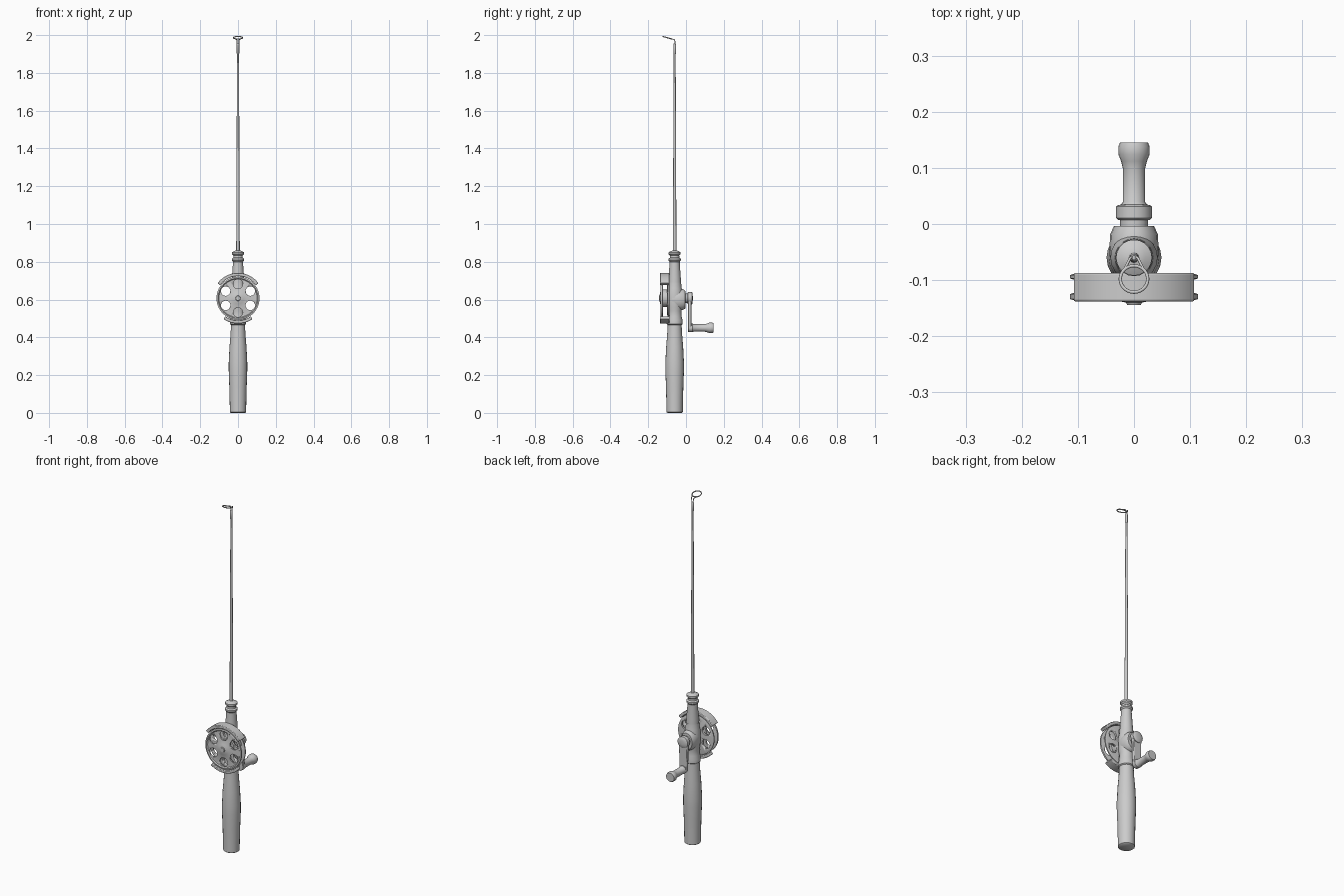
import bpy, bmesh, math
from mathutils import Vector, Matrix

if "Cube" in bpy.data.objects:
    bpy.data.objects.remove(bpy.data.objects["Cube"])

AX = -0.06      # y of the rod axis
RZ = 0.607      # z of the reel axle


def finish(bm, name, angle=40):
    bmesh.ops.recalc_face_normals(bm, faces=bm.faces)
    me = bpy.data.meshes.new(name)
    bm.to_mesh(me)
    bm.free()
    ob = bpy.data.objects.new(name, me)
    bpy.context.collection.objects.link(ob)
    bpy.ops.object.select_all(action='DESELECT')
    ob.select_set(True)
    bpy.context.view_layer.objects.active = ob
    bpy.ops.object.shade_smooth_by_angle(angle=math.radians(angle))
    return ob


def lathe(name, prof, axis='z', at=(0, 0, 0), n=20, sx=1.0, angle=40):
    """Revolve (radius, height) pairs around z, or along y."""
    bm = bmesh.new()
    rings = []
    for r, h in prof:
        ring = []
        for i in range(n):
            a = 2 * math.pi * i / n
            c, s = r * math.cos(a) * sx, r * math.sin(a)
            p = Vector((c, s, h)) if axis == 'z' else Vector((c, h, s))
            ring.append(bm.verts.new(p + Vector(at)))
        rings.append(ring)
    for a, b in zip(rings, rings[1:]):
        for i in range(n):
            bm.faces.new((a[i], a[(i + 1) % n], b[(i + 1) % n], b[i]))
    bm.faces.new(rings[0])
    bm.faces.new(rings[-1])
    return finish(bm, name, angle)


def extrude_outline(name, pts, y0, y1, bevel=0.0):
    """Outline in x/z, extruded along y."""
    bm = bmesh.new()
    f = bm.faces.new([bm.verts.new((x, y0, z)) for x, z in pts])
    ext = bmesh.ops.extrude_face_region(bm, geom=[f])
    for v in ext['geom']:
        if isinstance(v, bmesh.types.BMVert):
            v.co.y = y1
    ob = finish(bm, name)
    if bevel:
        m = ob.modifiers.new('bevel', 'BEVEL')
        m.width, m.segments = bevel, 2
    return ob


def arc(r, a0, a1, n, cz=RZ):
    return [(r * math.cos(a), cz + r * math.sin(a)) for a in
            (math.radians(a0 + (a1 - a0) * i / n) for i in range(n + 1))]


def wire(name, pts, r, cyclic=False):
    cu = bpy.data.curves.new(name, 'CURVE')
    cu.dimensions = '3D'
    cu.bevel_depth, cu.bevel_resolution, cu.use_fill_caps = r, 2, True
    sp = cu.splines.new('POLY')
    sp.points.add(len(pts) - 1)
    for p, q in zip(sp.points, pts):
        p.co = (*q, 1)
    sp.use_cyclic_u = cyclic
    ob = bpy.data.objects.new(name, cu)
    bpy.context.collection.objects.link(ob)


# lower grip
lathe('lower_grip', [(0.038, 0), (0.043, 0.004), (0.044, 0.06), (0.046, 0.14), (0.049, 0.22),
                     (0.049, 0.27), (0.045, 0.35), (0.040, 0.41), (0.037, 0.46), (0.036, 0.48)],
      at=(0, AX, 0))
# reel seat and fore grip with end rings
lathe('reel_seat', [(0.036, 0.465), (0.042, 0.47), (0.042, 0.49), (0.037, 0.51), (0.036, 0.54),
                    (0.040, 0.56), (0.042, 0.64), (0.037, 0.66), (0.034, 0.69)], at=(0, AX, 0))
lathe('fore_grip', [(0.034, 0.68), (0.032, 0.72), (0.027, 0.79), (0.027, 0.80), (0.033, 0.807),
                    (0.033, 0.816), (0.025, 0.822), (0.024, 0.832), (0.032, 0.84),
                    (0.032, 0.85), (0.020, 0.857), (0.010, 0.86)], at=(0, AX, 0))

# tapered rod and tip sleeve
lathe('rod', [(0.0095, 0.85), (0.0085, 1.1), (0.0065, 1.6), (0.005, 1.95)], at=(0, AX, 0), n=12)
lathe('tip_sleeve', [(0.005, 1.90), (0.007, 1.903), (0.007, 1.95), (0.004, 1.956)],
      at=(0, AX, 0), n=12)

# tip guide: tilted ring on two bent legs
tilt = Matrix.Rotation(-math.atan(0.28), 3, 'X')
centre = Vector((0, -0.098, 1.986))
wire('tip_ring', [centre + tilt @ Vector((0.0245 * math.cos(t), 0.0245 * math.sin(t), 0)) for t in
                  (2 * math.pi * i / 28 for i in range(28))], 0.003, True)
for side, s in (('left', -1), ('right', 1)):
    wire('tip_leg_' + side, [(s * 0.004, AX, 1.92), (s * 0.005, AX + 0.001, 1.968),
                             (s * 0.007, AX - 0.001, 1.976),
                             centre + tilt @ Vector((s * 0.017, 0.0177, 0))], 0.0025)

# gear housing behind the reel
lathe('gear_housing', [(0.052, -0.075), (0.058, -0.05), (0.056, -0.018), (0.047, -0.004),
                       (0.025, -0.003)], 'y', (0, 0, 0.6), 20, 0.76)

# spool: two flanges, drum and domed hub
spool = lathe('spool', [(0.030, -0.088), (0.104, -0.088), (0.114, -0.091), (0.114, -0.097),
                        (0.108, -0.099), (0.046, -0.100), (0.046, -0.122), (0.108, -0.123),
                        (0.114, -0.125), (0.114, -0.134), (0.106, -0.136), (0.101, -0.131),
                        (0.046, -0.131), (0.030, -0.137), (0.014, -0.140), (0.012, -0.144)],
              'y', (0, 0, RZ), 40)
bm = bmesh.new()
for i in range(6):
    a = math.radians(30 + 60 * i)
    m = (Matrix.Translation((0.075 * math.cos(a), -0.11, RZ + 0.075 * math.sin(a)))
         @ Matrix.Rotation(math.pi / 2, 4, 'X'))
    bmesh.ops.create_cone(bm, cap_ends=True, segments=20, radius1=0.025, radius2=0.025,
                          depth=0.2, matrix=m)
holes = finish(bm, 'spool_hole_cutter')
holes.hide_render = True
holes.hide_viewport = True
mod = spool.modifiers.new('holes', 'BOOLEAN')
mod.operation, mod.object, mod.solver = 'DIFFERENCE', holes, 'EXACT'

# guard rims above and below the spool
for name, a0, a1 in (('upper_guard', 36, 144), ('lower_guard', 235, 305)):
    extrude_outline(name, arc(0.134, a0, a1, 20) + arc(0.117, a1, a0, 20), -0.138, -0.087, 0.003)

# axle
lathe('axle', [(0.025, -0.09), (0.025, 0.014)], 'y', (0, 0, RZ), 16)

# crank arm with boss
KZ = 0.45
extrude_outline('crank_arm', arc(0.027, 0, 180, 12) + arc(0.022, 180, 360, 12, KZ),
                0.011, 0.028, 0.003)
lathe('crank_boss', [(0.028, 0.007), (0.032, 0.011), (0.032, 0.031), (0.028, 0.034),
                     (0.010, 0.036)], 'y', (0, 0, RZ))
# crank knob
lathe('crank_knob', [(0.022, 0.02), (0.023, 0.035), (0.020, 0.039), (0.020, 0.10), (0.023, 0.112),
                     (0.028, 0.124), (0.028, 0.138), (0.025, 0.145)], 'y', (0, 0, KZ))
